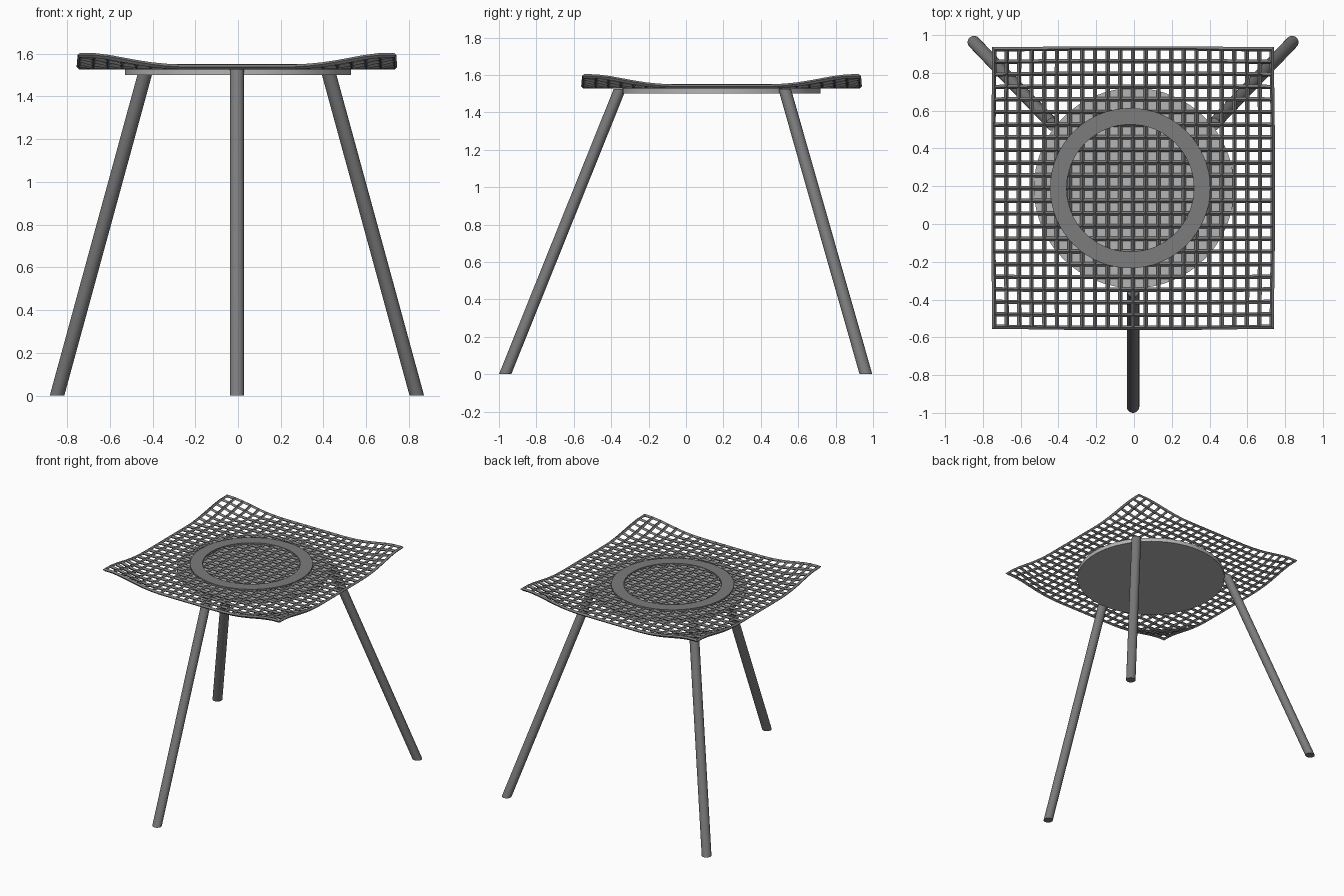
import bpy, bmesh
from math import hypot, sin, cos, pi
from mathutils import Vector

if "Cube" in bpy.data.objects:
    bpy.data.objects.remove(bpy.data.objects["Cube"])

CX, CY = -0.005, 0.19   # centre of the stand


def material(name, v):
    m = bpy.data.materials.new(name)
    m.diffuse_color = (v, v, v, 1)
    m.use_nodes = True
    m.node_tree.nodes["Principled BSDF"].inputs["Base Color"].default_value = m.diffuse_color
    return m


DARK = material("dark_iron", 0.2)
GREY = material("grey_plate", 0.46)


def make(name, bm, mat, angle=0.6):
    bmesh.ops.recalc_face_normals(bm, faces=bm.faces)
    me = bpy.data.meshes.new(name)
    bm.to_mesh(me)
    bm.free()
    me.materials.append(mat)
    ob = bpy.data.objects.new(name, me)
    bpy.context.collection.objects.link(ob)
    if angle:
        bpy.ops.object.select_all(action='DESELECT')
        ob.select_set(True)
        bpy.context.view_layer.objects.active = ob
        bpy.ops.object.shade_smooth_by_angle(angle=angle)
    return ob


def circle(bm, c, r, n):
    return [bm.verts.new((c[0] + r * cos(2 * pi * i / n),
                          c[1] + r * sin(2 * pi * i / n), c[2])) for i in range(n)]


def bridge(bm, a, b):
    n = len(a)
    for i in range(n):
        bm.faces.new((a[i], a[(i + 1) % n], b[(i + 1) % n], b[i]))


def rod(name, lower, upper, r, n, mat):
    # slanted cylinder with level ends
    bm = bmesh.new()
    a, b = circle(bm, lower, r, n), circle(bm, upper, r, n)
    bridge(bm, a, b)
    bm.faces.new(a)
    bm.faces.new(b)
    return make(name, bm, mat)


# support plate
rod("support_plate", (0, CY, 1.5), (0, CY, 1.529), 0.53, 64, GREY)

# three splayed legs
rod("front_leg", (CX, -0.967, 0), (CX, -0.353, 1.526), 0.033, 24, DARK)
for side, s in (("left", -1), ("right", 1)):
    rod("back_leg_" + side, (CX + s * 0.842, 0.962, 0),
        (CX + s * 0.425, 0.527, 1.526), 0.034, 24, DARK)

# wire gauze, corners curled up
N, HALF = 22, 0.739
bm = bmesh.new()
bmesh.ops.create_grid(bm, x_segments=N, y_segments=N, size=HALF)
for v in bm.verts:
    r = hypot(v.co.x, v.co.y)
    t = min(1, max(0, (r - 0.77) / 0.25))
    lift = t * t * (3 - 2 * t)
    pull = 1 - 0.006 * lift
    v.co = Vector((v.co.x * pull + CX, v.co.y * pull + CY, 1.538 + 0.055 * lift))
gauze = make("wire_gauze", bm, DARK, 0)
w = gauze.modifiers.new("wires", 'WIREFRAME')
w.thickness = 0.023
w.use_boundary = True
w.use_even_offset = True

# flat ring pressed onto the gauze
bm = bmesh.new()
c = (-0.02, CY)
rings = [circle(bm, (*c, z), r, 64) for r, z in
         ((0.424, 1.537), (0.424, 1.552), (0.337, 1.552), (0.337, 1.537))]
for i in range(4):
    bridge(bm, rings[i], rings[(i + 1) % 4])
make("gauze_ring", bm, DARK)
